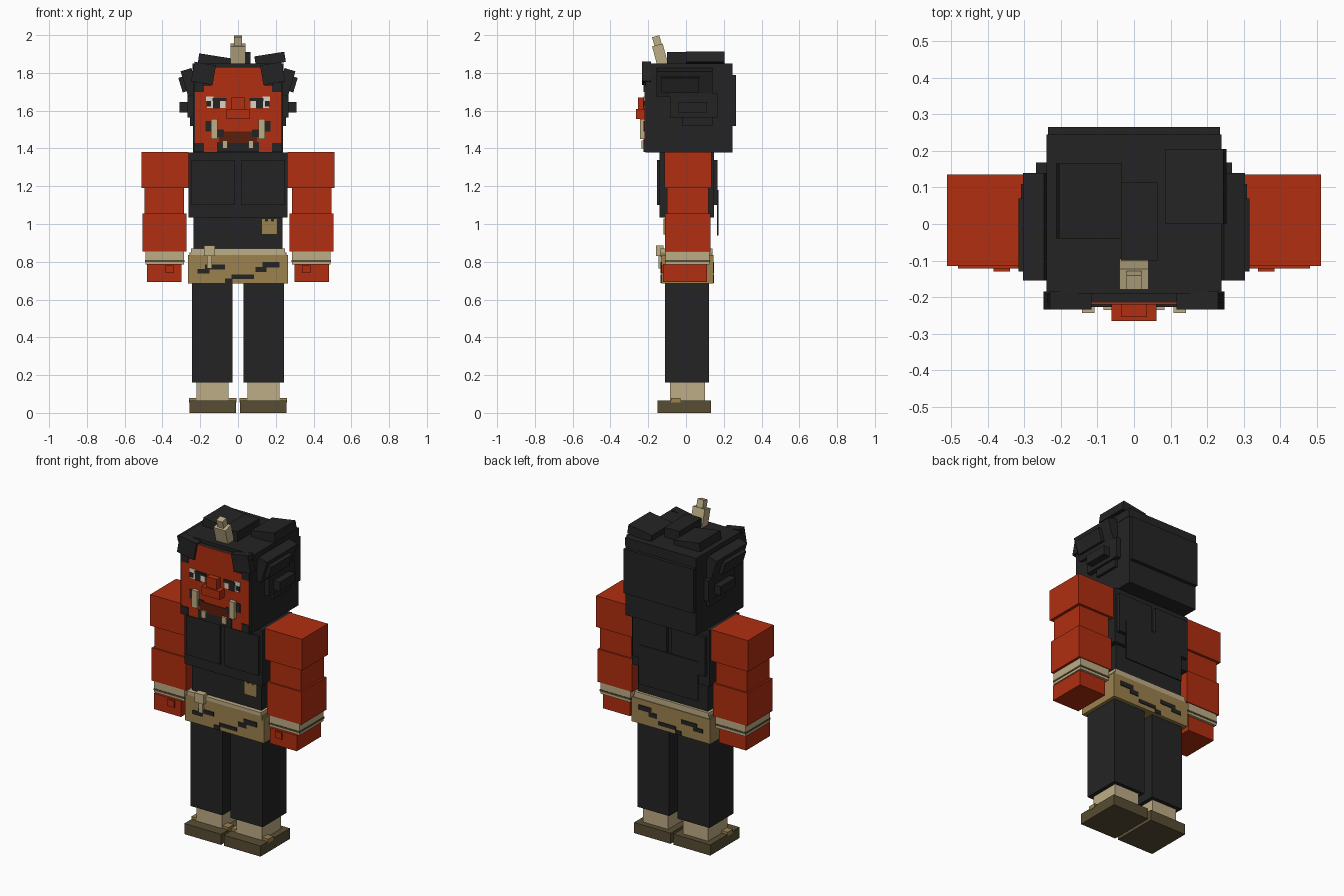
import bpy
import math
from mathutils import Matrix, Vector

cube = bpy.data.objects.get("Cube")
if cube:
    bpy.data.objects.remove(cube, do_unlink=True)


def make_material(name, rgb):
    """Flat material from an sRGB colour given in 0-255 steps."""
    linear = [((c / 255 + 0.055) / 1.055) ** 2.4 for c in rgb] + [1.0]
    mat = bpy.data.materials.new(name)
    mat.use_nodes = True
    mat.diffuse_color = linear
    mat.node_tree.nodes["Principled BSDF"].inputs["Base Color"].default_value = linear
    return mat


black = make_material("black cloth and hair", (36, 36, 37))
red = make_material("red skin", (176, 46, 16))
bone = make_material("bone wrap", (190, 174, 134))
gold = make_material("golden brown cloth", (156, 130, 78))
olive = make_material("dark olive sole", (88, 77, 52))
maroon = make_material("dark mouth", (92, 30, 12))
white = make_material("eye white", (220, 212, 194))

FACES = [(0, 1, 3, 2), (4, 6, 7, 5), (0, 4, 5, 1),
         (2, 3, 7, 6), (0, 2, 6, 4), (1, 5, 7, 3)]


def box(name, mat, x, y, z, tilt=0, axis="Y"):
    """Box between the given limits, optionally tilted about its centre."""
    centre = Vector([sum(r) / 2 for r in (x, y, z)])
    turn = Matrix.Rotation(math.radians(tilt), 3, axis)
    verts = [turn @ (Vector((a, b, c)) - centre) for a in x for b in y for c in z]
    mesh = bpy.data.meshes.new(name)
    mesh.from_pydata(verts, [], FACES)
    mesh.materials.append(mat)
    obj = bpy.data.objects.new(name, mesh)
    obj.location = centre
    bpy.context.collection.objects.link(obj)
    return obj


def pair(name, mat, x, y, z, tilt=0):
    """Left box and its mirror on the right."""
    box("left_" + name, mat, x, y, z, tilt)
    box("right_" + name, mat, (-x[1], -x[0]), y, z, -tilt)


# Feet and legs
pair("sole", olive, x=(.01, .257), y=(-.15, .133), z=(0, .065))
pair("sandal_strap", gold, x=(.008, .259), y=(-.08, -.03), z=(.055, .08))
pair("sock", bone, x=(.05, .22), y=(-.085, .1), z=(.05, .18))
pair("trouser_leg", black, x=(.028, .243), y=(-.11, .122), z=(.16, .72))

# Loincloth, belt and knot
box("loincloth", gold, x=(-.265, .265), y=(-.13, .145), z=(.685, .835))
box("belt", bone, x=(-.25, .25), y=(-.135, .14), z=(.835, .87))
box("belt_lower_edge", gold, x=(-.257, .257), y=(-.135, .14), z=(.825, .848))
box("belt_knot", bone, x=(-.18, -.122), y=(-.16, -.12), z=(.83, .887))
box("belt_tail", bone, x=(-.165, -.138), y=(-.145, -.12), z=(.765, .84))

# Dark patches on the front and back of the loincloth
for side, y in (("front", (-.134, -.128)), ("back", (.143, .149))):
    box(side + "_patch_a", black, (-.175, -.07), y, (.76, .785))
    box(side + "_patch_a_tip", black, (-.215, -.15), y, (.738, .762))
    box(side + "_patch_b", black, (.13, .22), y, (.77, .8))
    box(side + "_patch_b_tip", black, (.093, .15), y, (.745, .772))
    box(side + "_patch_c", black, (-.035, .085), y, (.71, .732))
    box(side + "_patch_c_tip", black, (-.07, -.03), y, (.687, .712))

# Torso and vest
box("torso", black, x=(-.235, .235), y=(-.11, .125), z=(.85, 1.37))
box("vest", black, x=(-.262, .262), y=(-.14, .147), z=(1.035, 1.378))
pair("chest_panel", black, x=(.015, .245), y=(-.153, -.135), z=(1.1, 1.34))
pair("back_panel", black, x=(.015, .245), y=(.14, .168), z=(1.1, 1.34))
box("back_flap", black, x=(-.2, .2), y=(.164, .172), z=(.94, 1.18))
box("chest_pocket", gold, x=(.125, .21), y=(-.12, -.1), z=(.945, 1.015))
for i in range(3):
    start = .125 + i * .032
    box("pocket_tooth", gold, (start, start + .021), (-.12, -.1), (1.01, 1.028))

# Arms and hands
pair("shoulder", red, x=(.262, .512), y=(-.115, .135), z=(1.19, 1.38))
pair("upper_arm", red, x=(.285, .495), y=(-.1, .12), z=(1.05, 1.2))
pair("forearm", red, x=(.273, .505), y=(-.11, .13), z=(.855, 1.055))
pair("wrist_wrap", bone, x=(.287, .49), y=(-.108, .125), z=(.785, .86))
pair("wrist_groove", olive, x=(.284, .493), y=(-.111, .128), z=(.8, .81))
pair("hand", red, x=(.3, .482), y=(-.122, .11), z=(.692, .788))
pair("thumb", red, x=(.34, .385), y=(-.13, -.11), z=(.74, .78))

# Head and hair mass
box("head", black, x=(-.238, .238), y=(-.215, .245), z=(1.378, 1.83))
box("hair_cap", black, x=(-.24, .24), y=(-.19, .245), z=(1.8, 1.85))
box("hair_back", black, x=(-.235, .235), y=(.2, .265), z=(1.52, 1.79))
box("crown_tuft_right", black, x=(-.21, -.035), y=(-.04, .165), z=(1.84, 1.89), tilt=9)
box("crown_tuft_left", black, x=(.09, .25), y=(0, .205), z=(1.845, 1.9), tilt=-9)
box("crown_tuft_middle", black, x=(-.035, .065), y=(-.1, .115), z=(1.83, 1.91))
pair("upper_side_hair", black, x=(.225, .285), y=(-.155, .14), z=(1.68, 1.82), tilt=17)
pair("upper_side_lock", black, x=(.27, .305), y=(-.13, .07), z=(1.7, 1.78), tilt=17)
pair("lower_side_hair", black, x=(.22, .268), y=(-.085, .168), z=(1.565, 1.69))
pair("lower_side_lock", black, x=(.25, .31), y=(-.04, .11), z=(1.59, 1.645))
pair("sideburn", black, x=(.22, .255), y=(-.02, .14), z=(1.52, 1.59))
pair("front_hair_clump", black, x=(.125, .24), y=(-.234, -.185), z=(1.745, 1.85), tilt=-10)

# Face, stepped under the hair
box("face", red, x=(-.228, .228), y=(-.22, -.213), z=(1.38, 1.73))
box("forehead", red, x=(-.14, .14), y=(-.22, -.213), z=(1.73, 1.83))
skin = (-.224, -.217)
pair("temple_hair", black, (.18, .23), skin, (1.7, 1.75))
pair("jaw_hair", black, (.18, .23), skin, (1.38, 1.43))
pair("cheek_mark", black, (.14, .172), skin, (1.49, 1.545))
pair("moustache", black, (.075, .14), skin, (1.46, 1.5))
box("mouth", maroon, (-.1, .1), skin, (1.43, 1.49))
box("beard", black, (-.112, .112), skin, (1.38, 1.435))

# Eyes and nose
pair("eye_white", white, (.065, .165), skin, (1.615, 1.655))
pair("outer_eye_white", white, (.13, .17), skin, (1.65, 1.675))
overlay = (-.227, -.22)
pair("pupil", black, (.095, .132), overlay, (1.612, 1.658))
pair("eye_corner", black, (.142, .168), overlay, (1.622, 1.65))
pair("brow", black, (.06, .135), overlay, (1.65, 1.668))
box("nose_bridge", red, x=(-.035, .035), y=(-.255, -.215), z=(1.605, 1.67))
box("nose", red, x=(-.062, .062), y=(-.265, -.215), z=(1.557, 1.608))

# Tusks, fangs and horn
pair("tusk", bone, x=(.108, .143), y=(-.243, -.215), z=(1.45, 1.555))
pair("fang", bone, x=(.055, .083), y=(-.236, -.215), z=(1.4, 1.442))
box("horn_base", bone, x=(-.04, .04), y=(-.165, -.107), z=(1.83, 1.95), tilt=15, axis="X")
box("horn_tip", bone, x=(-.021, .021), y=(-.172, -.132), z=(1.93, 1.995), tilt=15, axis="X")
